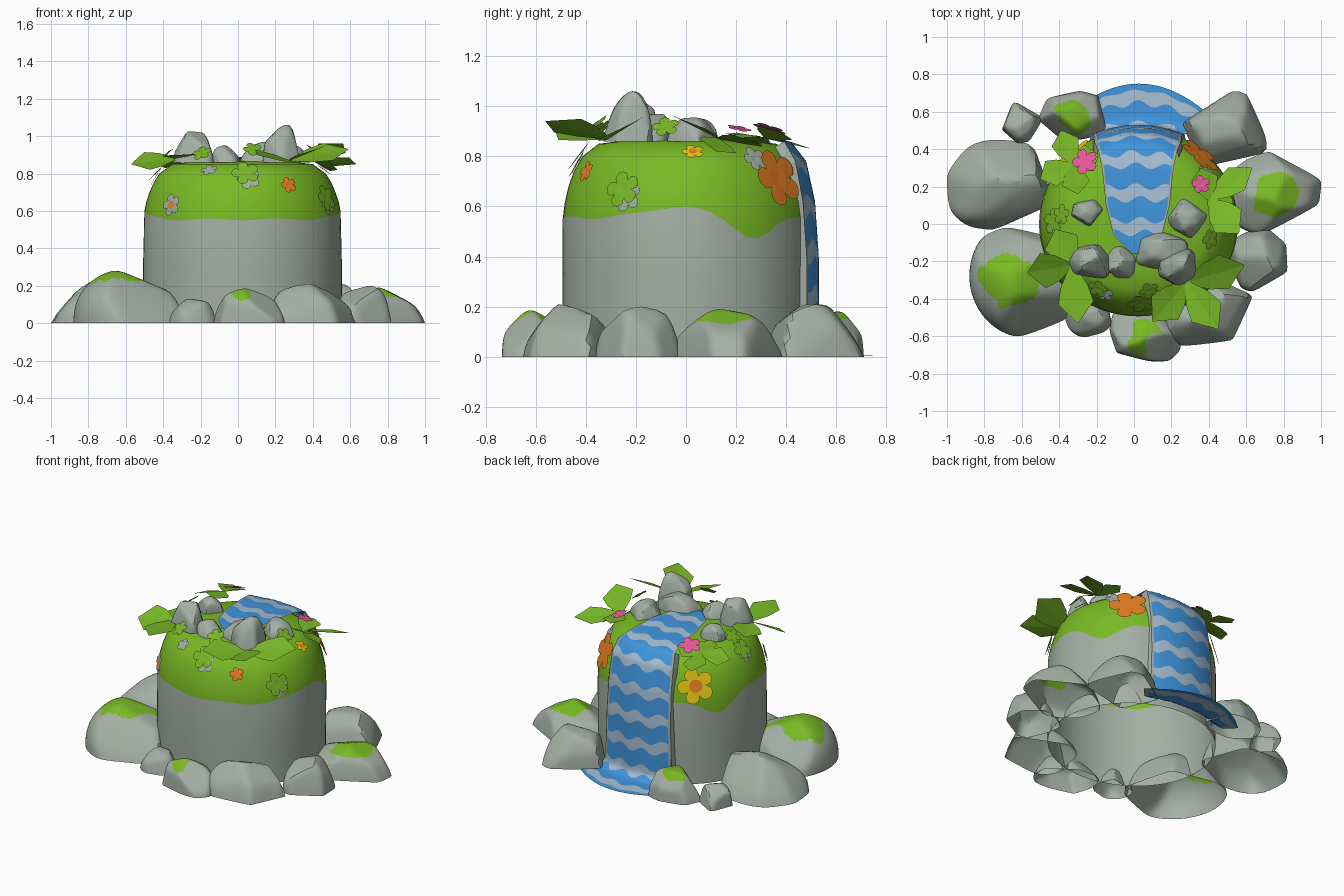
import bpy, bmesh, math, random
from mathutils import Vector, noise

if "Cube" in bpy.data.objects:
    bpy.data.objects.remove(bpy.data.objects["Cube"])

random.seed(4)


def material(name, rgb):
    m = bpy.data.materials.new(name)
    m.diffuse_color = [((c / 255 + .055) / 1.055) ** 2.4 for c in rgb] + [1]
    m.use_nodes = True
    m.node_tree.nodes["Principled BSDF"].inputs["Base Color"].default_value = m.diffuse_color
    return m


ROCK = material("stone grey", (163, 175, 164))
MOSS = material("moss green", (121, 186, 36))
LEAF = material("leaf green", (119, 182, 38))
BLUE = material("water blue", (64, 150, 222))
FOAM = material("foam grey", (168, 192, 212))
ORANGE = material("orange", (230, 126, 32))
YELLOW = material("yellow", (244, 214, 20))
PINK = material("pink", (232, 88, 156))


def build(name, verts, faces, mats, idx=None, angle=None):
    me = bpy.data.meshes.new(name)
    me.from_pydata([tuple(v) for v in verts], [], faces)
    for m in mats:
        me.materials.append(m)
    if idx:
        me.polygons.foreach_set("material_index", idx)
    if angle:
        me.polygons.foreach_set("use_smooth", [True] * len(faces))
        me.set_sharp_from_angle(angle=math.radians(angle))
    me.update()
    ob = bpy.data.objects.new(name, me)
    bpy.context.collection.objects.link(ob)
    return ob


def interp(table, t):
    for a, b in zip(table, table[1:]):
        if t <= b[0]:
            f = max(0, (t - a[0]) / (b[0] - a[0]))
            return [p + (q - p) * f for p, q in zip(a[1:], b[1:])]
    return list(table[-1][1:])


# Domed stone body, open underneath, with a wavy moss cap
PROFILE = [(0, .53), (.5, .533), (.58, .528), (.66, .512), (.74, .482),
           (.80, .445), (.85, .375), (.865, .25), (.872, .03)]


def surface(th, z):
    r = interp(PROFILE, z)[0]
    depth = .97 if math.sin(th) > 0 else .925
    return Vector((.024 + r * math.cos(th), -.002 + depth * r * math.sin(th), z))


def moss_edge(th):
    d = math.degrees(math.asin(math.sin(th)))
    return (.555 - .08 * math.exp(-((d - 32) / 14) ** 2)
            + .045 * math.exp(-((d + 4) / 20) ** 2) + .006 * math.sin(9 * th))


N = 64
verts, faces, idx = [], [], []
for row in range(10):
    for i in range(N):
        th = math.tau * i / N
        b = moss_edge(th)
        z = ([0, b * .5, b] + [b + (.8 - b) * k / 4 for k in (1, 2, 3, 4)] + [.85, .865, .872])[row]
        verts.append(surface(th, z))
for row in range(9):
    for i in range(N):
        j = (i + 1) % N
        faces.append((row * N + i, row * N + j, row * N + N + j, row * N + N + i))
        idx.append(int(row >= 2))
faces.append(tuple(range(9 * N, 10 * N)))
build("mossy_body", verts, faces, [ROCK, MOSS], idx + [1], 35)

# Waterfall and pool: one ribbon; columns are y, z, half width, edge set-back
PATH = [(-.16, .885, .03, 0), (-.06, .888, .13, 0), (.1, .888, .17, 0), (.3, .878, .19, .01),
        (.42, .858, .21, .03), (.48, .78, .23, .045), (.515, .62, .235, .05), (.53, .4, .24, .05),
        (.53, .04, .25, .05), (.56, .01, .31, .06), (.75, .004, .38, .17)]
table, s = [], 0
for k, p in enumerate(PATH):
    s += math.dist(p[:2], PATH[k - 1][:2]) if k else 0
    table.append((s,) + p)
COLS, SUB, PERIOD = 32, 8, .18
rows = int(s / PERIOD * SUB) + 2
verts, faces, idx = [], [], []
for r in range(rows + 1):
    for c in range(COLS + 1):
        u = c / COLS * 2 - 1
        t = r * PERIOD / SUB
        w = interp(table, t)[2]
        t = min(s, max(0, t + .018 * math.sin(u * w * math.tau / .16 + r // SUB)
                       * min(1, t / .1, max(0, (s - t) / .1))))
        y, z, w, back = interp(table, t)
        verts.append((.02 + u * w + .02 * max(0, .3 - z), y - back * u * u, z))
for r in range(rows):
    for c in range(COLS):
        a = r * (COLS + 1) + c
        faces.append((a, a + COLS + 1, a + COLS + 2, a + 1))
        idx.append(2 if c in (0, COLS - 1) else int(r % SUB >= 5))
build("waterfall", verts, faces, [BLUE, FOAM, ROCK], idx, 50)

# Narrow stone banks closing the sides of the fall
for side in (-1, 1):
    verts = []
    for y, z, w, back in PATH[4:9]:
        x = .02 + side * w
        verts += [(x, y - back + .002, z + .002), (x + side * .008, y - back - .035, z - .02)]
    faces = [(2 * k, 2 * k + 1, 2 * k + 3, 2 * k + 2) for k in range(4)]
    build("fall_bank", verts, faces, [ROCK])


# Faceted boulders, widest at the ground and open underneath, some with moss patches
def boulder(name, x, y, rx, ry, h, z0=0, moss=None):
    bm = bmesh.new()
    bmesh.ops.create_icosphere(bm, subdivisions=5 if moss else 4, radius=1)
    dirs = [Vector((v.co.x, v.co.y, max(0, v.co.z))) for v in bm.verts]
    planes = []
    for _ in range(16):
        n = Vector([random.gauss(0, 1) for _ in range(3)]).normalized()
        planes.append((Vector((n.x, n.y, abs(n.z))), random.uniform(.68, .86)))
    pts = []
    for d in dirs:
        d = d.normalized() if d.length > .01 else Vector((1, 0, 0))
        k = sum((max(.01, d.dot(n)) / q) ** 30 for n, q in planes) + 1
        pts.append(d * k ** (-1 / 30))
    for a in range(3):
        lo, hi = min(p[a] for p in pts), max(p[a] for p in pts)
        for p in pts:
            p[a] = p[a] / hi if a == 2 else (p[a] - lo) / (hi - lo) * 2 - 1
    faces = [tuple(v.index for v in f.verts) for f in bm.faces]
    faces = [f for f in faces if max(pts[i].z for i in f) > 0]
    bm.free()
    used = {i: k for k, i in enumerate(sorted({i for f in faces for i in f}))}
    pts = [pts[i] for i in used]
    faces = [tuple(used[i] for i in f) for f in faces]
    verts = [(x + p.x * rx, y + p.y * ry, z0 + p.z ** .85 * h) for p in pts]
    idx = None
    if moss:
        idx = []
        for f in faces:
            c = sum((pts[i] for i in f), Vector()) / 3
            idx.append(int(c.z + .35 * noise.noise(c * 1.8 + Vector((x * 9, y * 9, 0))) > moss))
    build(name, verts, faces, [ROCK, MOSS], idx, 28)


for spec in [(-.72, .21, .28, .24, .25), (-.585, -.31, .295, .29, .28, 0, .76), (-.245, -.5, .125, .105, .13),
             (.06, -.585, .19, .15, .185, 0, .78), (.39, -.45, .24, .2, .21), (.66, -.19, .16, .17, .2),
             (.725, .165, .275, .22, .19, 0, .68), (.485, .51, .225, .2, .21),
             (-.33, .58, .18, .13, .18, 0, .76), (-.6, .54, .105, .11, .13)]:
    boulder("base_boulder", *spec)
for spec in [(-.25, .06, .085, .07, .09), (-.24, -.2, .11, .09, .165), (-.07, -.205, .08, .085, .09),
             (.23, -.23, .1, .1, .2), (.15, -.14, .14, .1, .11), (.285, .03, .105, .105, .095)]:
    boulder("summit_stone", *spec, .86)


# Pointed, lightly folded leaves, rolled to follow the dome
def leaf(base, tip, width, name="leaf"):
    b, t = Vector(base), Vector(tip)
    side = (t - b).cross(Vector((0, 0, 1))).normalized() * width / 2
    side.z = side.y * (.5 if b.y < 0 else -.4)
    up = side.cross(t - b).normalized() * width * .04
    verts = []
    for f, w in ((0, .12), (.35, .75), (.65, 1), (1, .03)):
        c = b.lerp(t, f)
        verts += [c - side * w + up * w, c, c + side * w + up * w]
    faces = [(3 * k + j, 3 * k + j + 1, 3 * k + j + 4, 3 * k + j + 3) for k in range(3) for j in (0, 1)]
    build(name, verts, faces, [LEAF])


CLUMPS = [((-.33, -.22, .88), [(-.57, -.26, .85), (-.3, -.53, .9), (-.42, -.03, .87)]),
          ((.28, -.31, .87), [(.1, -.52, .9), (.45, -.56, .94), (.59, -.22, .93)]),
          ((.4, .13, .87), [(.63, .3, .85), (.56, -.05, .96), (.36, .3, .88), (.53, .12, .82)]),
          ((-.33, .32, .87), [(-.39, .5, .83), (-.3, .16, .89), (-.19, .37, .9), (-.5, .24, .84)])]
for base, tips in CLUMPS:
    for tip in tips:
        leaf(base, tip, .19 if tip[1] < 0 else .15)


# Thin five-petal flowers and clovers lying on the surface
def flower(p, n, R, petal, centre=None, lift=.012, name="flower"):
    n = n.normalized()
    u = n.cross(Vector((.01, .02, 1))).normalized()
    v = n.cross(u)
    M = 50
    verts = [p + n * lift]
    for ring in (.36, 1):
        for i in range(M):
            a = math.tau * i / M
            r = R * (ring if ring < 1 else .55 + .45 * abs(math.cos(2.5 * a)) ** .5)
            verts.append(p + n * (lift + .002 * (ring < 1)) + (u * math.cos(a) + v * math.sin(a)) * r)
    faces, idx = [], []
    for i in range(M):
        j = (i + 1) % M
        faces += [(0, 1 + i, 1 + j), (1 + i, 1 + M + i, 1 + M + j, 1 + j)]
        idx += [1, 0]
    build(name, verts, faces, [petal, centre or petal], idx)


def on_body(deg, z, R, petal, centre=None, lift=.012, name="flower"):
    th = math.radians(deg)
    p = surface(th, z)
    n = (surface(th + .02, z) - surface(th - .02, z)).cross(surface(th, z + .01) - surface(th, z - .01))
    flower(p, n, R, petal, centre, lift, name)


on_body(49, .71, .12, ORANGE)
on_body(133, .66, .115, YELLOW, ORANGE)
on_body(-60, .735, .045, ORANGE)
on_body(-136, .63, .06, ROCK, ORANGE)
on_body(-114, .81, .045, ROCK)
on_body(4, .81, .045, YELLOW, ORANGE)
on_body(38, .785, .055, ROCK)
for deg, z, R in [(-88, .795, .075), (-31, .665, .075), (178, .8, .07)]:
    on_body(deg + 2, z - .025, R * .85, ROCK, lift=.006, name="pale_clover")
    on_body(deg, z, R, LEAF, lift=.014, name="clover")
flower(Vector((-.26, .33, .9)), Vector((-.2, .3, 1)), .07, PINK)
flower(Vector((.355, .21, .9)), Vector((.2, .2, 1)), .05, PINK)
# Upright clovers between the summit stones
for x, y, z in [(-.19, -.34, .9), (.08, -.35, .92), (.4, -.08, .91), (-.38, .05, .89)]:
    flower(Vector((x, y, z)), Vector((x, y, .45)), .055, LEAF, name="upright_clover")
